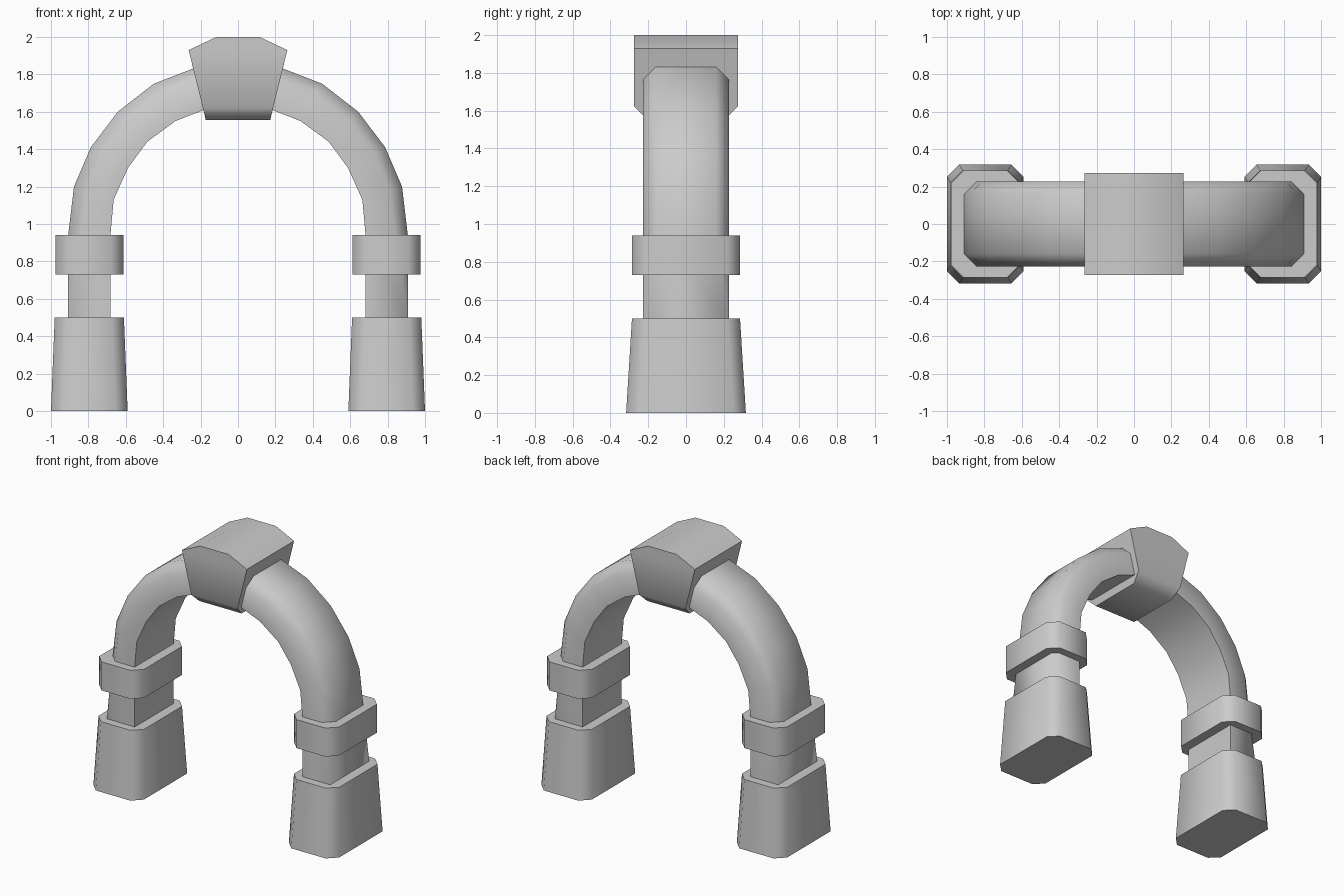
import bpy, bmesh
from mathutils import Vector
from math import radians

if "Cube" in bpy.data.objects:
    bpy.data.objects.remove(bpy.data.objects["Cube"])


def loft(name, rings, mirror=False):
    """Skin a stack of equal-length point rings and cap both ends."""
    bm = bmesh.new()
    vs = [[bm.verts.new(p) for p in ring] for ring in rings]
    n = len(rings[0])
    for a, b in zip(vs, vs[1:]):
        for i in range(n):
            j = (i + 1) % n
            bm.faces.new((a[i], a[j], b[j], b[i]))
    bm.faces.new(vs[0])
    bm.faces.new(vs[-1])
    bmesh.ops.remove_doubles(bm, verts=bm.verts, dist=1e-5)
    bmesh.ops.recalc_face_normals(bm, faces=bm.faces)
    mesh = bpy.data.meshes.new(name)
    bm.to_mesh(mesh)
    bm.free()
    ob = bpy.data.objects.new(name, mesh)
    bpy.context.collection.objects.link(ob)
    bpy.ops.object.select_all(action='DESELECT')
    ob.select_set(True)
    bpy.context.view_layer.objects.active = ob
    bpy.ops.object.shade_smooth_by_angle(angle=radians(50))
    if mirror:
        ob.modifiers.new("Mirror", 'MIRROR')
    return ob


def octagon(cx, hx, hy, z, c=0.065):
    """Rectangle with chamfered corners."""
    pts = [(hx, hy - c), (hx - c, hy), (c - hx, hy), (-hx, hy - c),
           (-hx, c - hy), (c - hx, -hy), (hx - c, -hy), (hx, c - hy)]
    return [(cx + x, y, z) for x, y in pts]


def arch_ring(outer, inner, c=0.068, h=0.227):
    """Arch section: square inner edge, chamfered outer edge."""
    o = Vector((outer[0], 0, outer[1]))
    i = Vector((inner[0], 0, inner[1]))
    s = o + (i - o).normalized() * c
    return [Vector((p.x, y, p.z)) for p, y in
            ((i, -h), (i, h), (s, h), (o, h - c), (o, c - h), (s, -h))]


# Tapered foot blocks and straight collars
loft("pillar_base", [octagon(0.795, 0.205, 0.317, 0),
                     octagon(0.795, 0.185, 0.286, 0.5)], mirror=True)
loft("pillar_collar", [octagon(0.793, 0.182, 0.285, 0.73),
                       octagon(0.793, 0.182, 0.285, 0.94)], mirror=True)

# Arch half: pillar neck rising into the curve, ending inside the keystone
path = [((0.908, 0.94), (0.682, 0.94)), ((0.877, 1.20), (0.665, 1.13)),
        ((0.787, 1.41), (0.588, 1.30)), ((0.643, 1.60), (0.485, 1.44)),
        ((0.450, 1.75), (0.335, 1.55)), ((0.230, 1.835), (0.175, 1.613))]
rings = [arch_ring((0.908, 0.5), (0.682, 0.5), c=0)]
rings += [arch_ring(o, i) for o, i in path]
loft("arch", rings, mirror=True)

# Keystone: wedge with bevelled underside and peaked shoulders
levels = [(0.172, 0.205, 1.555), (0.188, 0.274, 1.622),
          (0.264, 0.274, 1.93), (0.115, 0.274, 2.0)]
loft("keystone", [[(x, y, z), (-x, y, z), (-x, -y, z), (x, -y, z)]
                  for x, y, z in levels])
